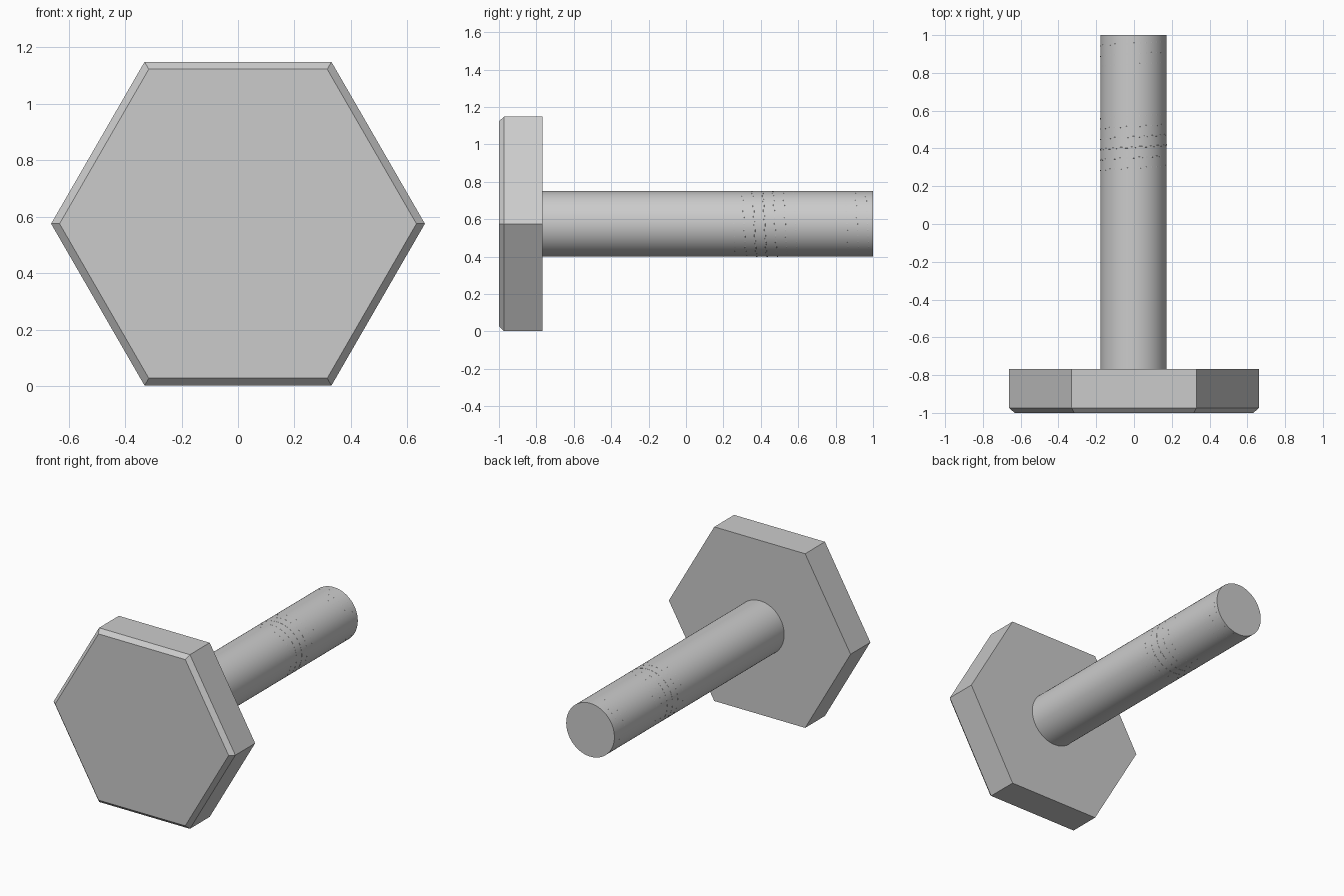
import bpy, bmesh
from math import cos, sin, pi, radians

if "Cube" in bpy.data.objects:
    bpy.data.objects.remove(bpy.data.objects["Cube"])

CZ = 0.575           # height of the bolt axis
SHAFT_X = -0.003
SHAFT_R = 0.1755


def finish(name, bm, smooth=False):
    bmesh.ops.recalc_face_normals(bm, faces=bm.faces)
    me = bpy.data.meshes.new(name)
    bm.to_mesh(me)
    bm.free()
    ob = bpy.data.objects.new(name, me)
    bpy.context.collection.objects.link(ob)
    if smooth:
        bpy.ops.object.select_all(action='DESELECT')
        ob.select_set(True)
        bpy.context.view_layer.objects.active = ob
        bpy.ops.object.shade_smooth_by_angle(angle=radians(30))
    return ob


def bridge(bm, a, b):
    n = len(a)
    for i in range(n):
        bm.faces.new((a[i], a[(i + 1) % n], b[(i + 1) % n], b[i]))


def lathe(name, profile, sides, x=0.0, smooth=False):
    """Capped solid along y from (radius, y) pairs."""
    bm = bmesh.new()
    rings = [[bm.verts.new((x + r * cos(2 * pi * i / sides), y,
                            CZ + r * sin(2 * pi * i / sides)))
              for i in range(sides)] for r, y in profile]
    for a, b in zip(rings, rings[1:]):
        bridge(bm, a, b)
    bm.faces.new(rings[0])
    bm.faces.new(rings[-1])
    return finish(name, bm, smooth)


def interp(table, v):
    for (a, fa), (b, fb) in zip(table, table[1:]):
        if v <= b:
            return fa + (fb - fa) * (v - a) / (b - a)
    return table[-1][1]


# Hexagonal head with a chamfered front rim
lathe("hex_head", [(0.632, -1.0), (0.662, -0.973), (0.662, -0.767)], 6)

# Smooth round shaft
lathe("shaft", [(SHAFT_R, -0.767), (SHAFT_R, 1.0)], 96, SHAFT_X, True)

# Fine helical thread that rises barely through the shaft surface
PITCH, SEG = 0.055, 32
crest = [(0.2, -0.0005), (0.28, 0.0003), (0.40, 0.0011), (0.50, 0.0006),
         (0.60, 0.0001), (0.68, -0.0008), (0.78, -0.0003), (0.85, 0.0002),
         (0.95, 0.0004), (1.0, 0.0003)]
bm = bmesh.new()
rings = []
for k in range(-SEG // 2, int(13.25 * SEG) + 1):
    a = 2 * pi * k / SEG
    y = 0.255 + PITCH * k / SEG
    r = SHAFT_R + interp(crest, y)
    rings.append([bm.verts.new((SHAFT_X + rr * cos(a), y + dy, CZ - rr * sin(a)))
                  for rr, dy in ((r - 0.004, -0.007), (r, -0.003),
                                 (r, 0.003), (r - 0.004, 0.007))])
for a, b in zip(rings, rings[1:]):
    bridge(bm, a, b)
bm.faces.new(rings[0])
bm.faces.new(rings[-1])
finish("thread", bm)
